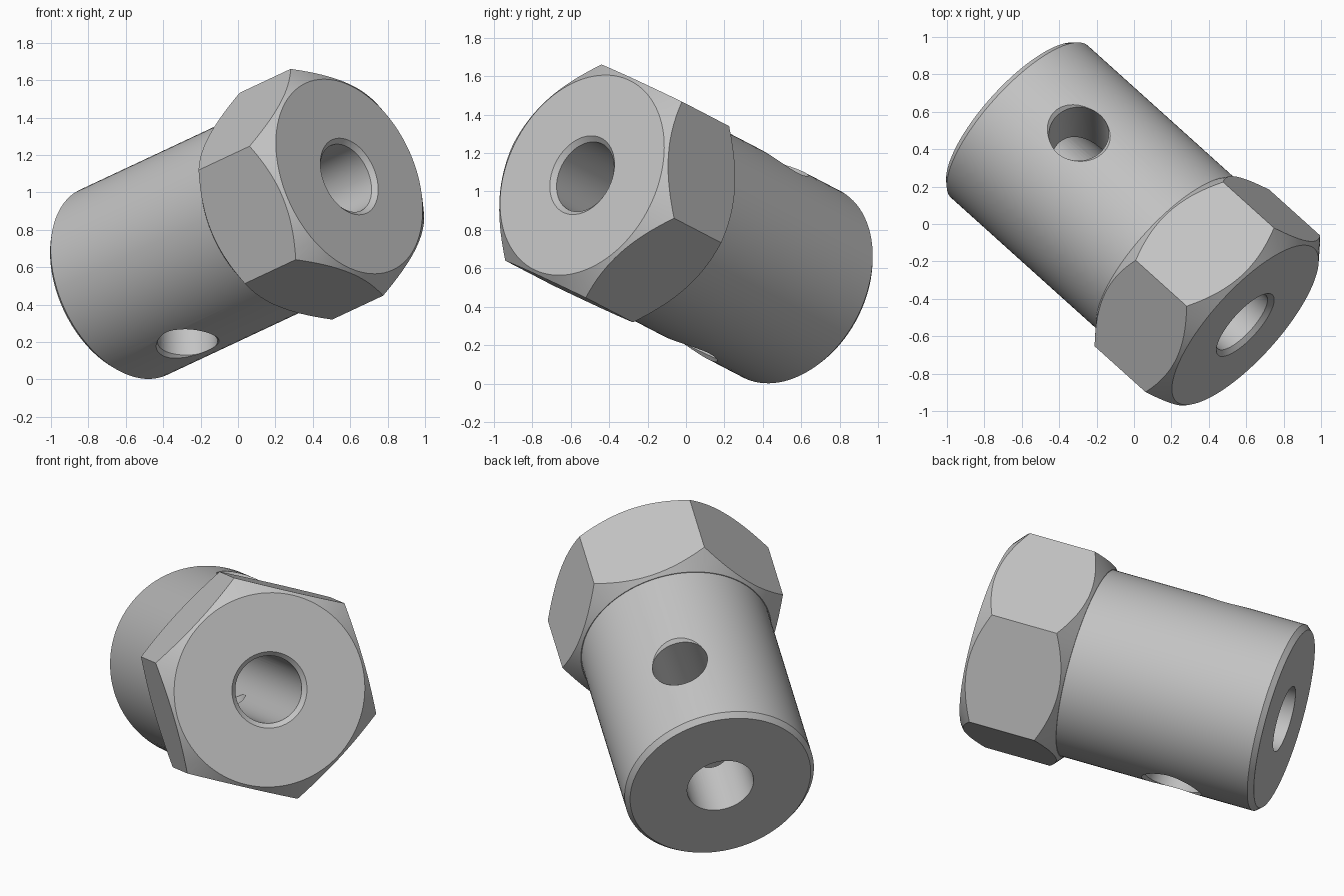
import bpy, bmesh, math
from mathutils import Vector, Matrix

cube = bpy.data.objects.get("Cube")
if cube:
    bpy.data.objects.remove(cube, do_unlink=True)

LENGTH = 1.75      # overall length along the axis
HEAD = 0.577       # length of the hex head
SHANK_R = 0.547
HEX_R = 0.656      # corner radius of the hex
BORE_R = 0.192
CROSS_R = 0.16

steel = bpy.data.materials.new("grey steel")
steel.use_nodes = True
steel.diffuse_color = (0.55, 0.55, 0.55, 1)
steel.node_tree.nodes["Principled BSDF"].inputs["Base Color"].default_value = (0.55, 0.55, 0.55, 1)


def lathe(name, profile, sides, turn=0.0):
    """Closed solid from (radius, height) rings, capped at both ends."""
    bm = bmesh.new()
    rings = []
    for r, z in profile:
        angles = [turn + math.tau * i / sides for i in range(sides)]
        rings.append([bm.verts.new((r * math.cos(a), r * math.sin(a), z)) for a in angles])
    for low, high in zip(rings, rings[1:]):
        for i in range(sides):
            j = (i + 1) % sides
            bm.faces.new((low[i], low[j], high[j], high[i]))
    bm.faces.new(rings[0][::-1])
    bm.faces.new(rings[-1])
    bmesh.ops.recalc_face_normals(bm, faces=bm.faces)
    mesh = bpy.data.meshes.new(name)
    bm.to_mesh(mesh)
    bm.free()
    mesh.materials.append(steel)
    obj = bpy.data.objects.new(name, mesh)
    bpy.context.collection.objects.link(obj)
    return obj


def combine(target, tool, operation):
    """Apply a boolean and remove the tool."""
    mod = target.modifiers.new("cut", 'BOOLEAN')
    mod.object = tool
    mod.operation = operation
    mod.solver = 'EXACT'
    bpy.context.view_layer.objects.active = target
    bpy.ops.object.modifier_apply(modifier=mod.name)
    bpy.data.objects.remove(tool, do_unlink=True)


# Hex head, with corners chamfered at both ends
base = LENGTH - HEAD
head = lathe("hex_head", [(HEX_R, base - 0.1), (HEX_R, LENGTH + 0.1)], 6, math.radians(30))
chamfer = lathe("head_chamfer", [(0.551, base), (0.7, base + 0.134),
                                 (0.7, LENGTH - 0.134), (0.551, LENGTH)], 96)
combine(head, chamfer, 'INTERSECT')

# Round shank with a small end chamfer
body = lathe("hex_headed_sleeve", [(SHANK_R - 0.025, 0), (SHANK_R, 0.03),
                                   (SHANK_R, base + 0.2)], 96)
combine(body, head, 'UNION')

# Through bore, countersunk at the head
bore = lathe("bore", [(BORE_R, -0.1), (BORE_R, LENGTH - 0.025),
                      (BORE_R + 0.025, LENGTH), (BORE_R + 0.125, LENGTH + 0.1)], 64)
combine(body, bore, 'DIFFERENCE')

# Cross hole, lightly countersunk on both sides
rim = SHANK_R - 0.02
cross = lathe("cross_hole", [(CROSS_R + 0.13, -rim - 0.13), (CROSS_R, -rim),
                             (CROSS_R, rim), (CROSS_R + 0.13, rim + 0.13)], 64)
cross.data.transform(Matrix.Translation((0, 0, 0.5)) @ Matrix.Rotation(math.radians(90), 4, 'Y'))
combine(body, cross, 'DIFFERENCE')

# Tilt the part: local z is the sleeve axis, local x is the cross hole
axis = Vector((0.702, -0.632, 0.329)).normalized()
side = Vector((-0.026, 0.442, 0.896))
side = (side - axis * side.dot(axis)).normalized()
rotation = Matrix((side, axis.cross(side), axis)).transposed().to_4x4()
head_centre = Vector((0.595, -0.54, 1.085))
body.data.transform(Matrix.Translation(head_centre - axis * LENGTH) @ rotation)

bpy.ops.object.select_all(action='DESELECT')
body.select_set(True)
bpy.context.view_layer.objects.active = body
bpy.ops.object.shade_smooth_by_angle(angle=math.radians(15))
